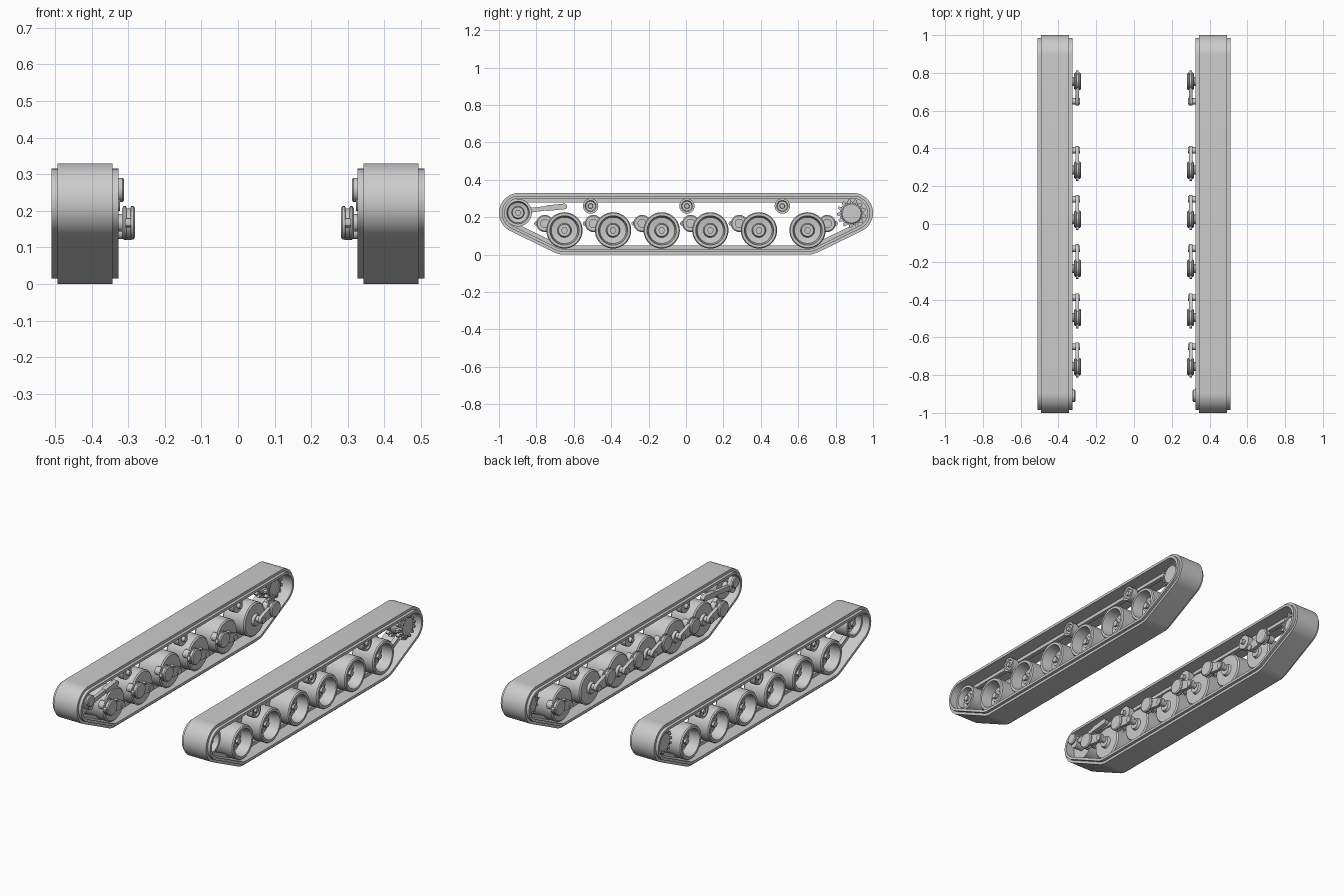
import bpy, bmesh
from math import sin, cos, pi, radians, hypot, atan2

cube = bpy.data.objects.get("Cube")
if cube:
    bpy.data.objects.remove(cube, do_unlink=True)

metal = bpy.data.materials.new("plain_grey_metal")
metal.use_nodes = True
GREY = (0.6, 0.6, 0.6, 1)
metal.diffuse_color = GREY
metal.node_tree.nodes["Principled BSDF"].inputs["Base Color"].default_value = GREY


def finish(bm, name):
    """Turn a bmesh for the left side into an object mirrored to the right side."""
    bmesh.ops.remove_doubles(bm, verts=bm.verts, dist=1e-5)
    bmesh.ops.recalc_face_normals(bm, faces=bm.faces)
    mesh = bpy.data.meshes.new(name)
    bm.to_mesh(mesh)
    bm.free()
    mesh.materials.append(metal)
    for p in mesh.polygons:
        p.use_smooth = True
    mesh.set_sharp_from_angle(angle=radians(30))
    ob = bpy.data.objects.new(name, mesh)
    bpy.context.scene.collection.objects.link(ob)
    mod = ob.modifiers.new("other_side", "MIRROR")
    mod.use_mirror_merge = False
    return ob


def skin(bm, rings, closed):
    """Join rings of points with faces; each ring is itself a loop."""
    rings = [[bm.verts.new(p) for p in ring] for ring in rings]
    n = len(rings[0])
    for i in range(len(rings) if closed else len(rings) - 1):
        a, b = rings[i], rings[(i + 1) % len(rings)]
        for j in range(n):
            k = (j + 1) % n
            bm.faces.new((a[j], a[k], b[k], b[j]))
    return rings


def lathe(bm, profile, y, z, segs=40):
    """Revolve (x, radius) points about an axle along x, with capped ends."""
    rings = skin(bm, [[(x, y + r * cos(2 * pi * i / segs), z + r * sin(2 * pi * i / segs))
                       for i in range(segs)] for x, r in profile], False)
    bm.faces.new(rings[0])
    bm.faces.new(rings[-1])


def prism(bm, outline, x0, x1):
    """Extrude a (y, z) outline along x."""
    rings = skin(bm, [[(x, y, z) for y, z in outline] for x in (x0, x1)], False)
    bm.faces.new(rings[0])
    bm.faces.new(rings[1])


def link(bm, a, b, ra, rb, x0, x1, steps=10):
    """Tapered bar with rounded ends between two (y, z) points."""
    ang = atan2(b[1] - a[1], b[0] - a[0])
    pts = []
    for (cy, cz), r, start in ((b, rb, ang - pi / 2), (a, ra, ang + pi / 2)):
        pts += [(cy + r * cos(start + pi * i / steps), cz + r * sin(start + pi * i / steps))
                for i in range(steps + 1)]
    prism(bm, pts, x0, x1)


def ring_points(y, z, r, n, turn=0):
    return [(y + r * cos(turn + 2 * pi * i / n), z + r * sin(turn + 2 * pi * i / n)) for i in range(n)]


# Track belt: a stepped section swept round the hull of four circles
END_Y, END_Z, END_R = 0.893, 0.223, 0.107
circles = [(s * END_Y, END_Z, END_R) for s in (-1, 1)] + [(s * 0.65, 0.13, 0.13) for s in (-1, 1)]
section = [(0.343, 0), (0.493, 0), (0.493, 0.015), (0.51, 0.015), (0.51, 0.03), (0.43, 0.03),
           (0.43, 0.05), (0.405, 0.05), (0.405, 0.03), (0.326, 0.03), (0.326, 0.015), (0.343, 0.015)]
belt = []
STEPS = 96
for i in range(STEPS):
    t = 2 * pi * (i + 0.5) / STEPS
    cy, cz, r = max(circles, key=lambda c: c[0] * cos(t) + c[1] * sin(t) + c[2])
    belt.append([(x, cy + (r - d) * cos(t), cz + (r - d) * sin(t)) for x, d in section])
bm = bmesh.new()
skin(bm, belt, True)
finish(bm, "track_belt")

# Road wheels, each dished on the outside, with a hexagonal hub nut
WHEELS = [-0.65 + 0.26 * i for i in range(6)]
WHEEL_Z = 0.13
for i, y in enumerate(WHEELS):
    bm = bmesh.new()
    lathe(bm, [(0.33, 0.03), (0.345, 0.035), (0.345, 0.09), (0.352, 0.097), (0.483, 0.097),
               (0.49, 0.092), (0.49, 0.078), (0.425, 0.07), (0.42, 0.038), (0.45, 0.032)], y, WHEEL_Z)
    prism(bm, ring_points(y, WHEEL_Z, 0.018, 6), 0.445, 0.465)
    finish(bm, f"road_wheel_{i + 1}")

# Suspension arms on the inner side; the last one trails the other way
for i, y in enumerate(WHEELS):
    side = 1 if i == 5 else -1
    py, pz = y + side * 0.105, 0.167
    bm = bmesh.new()
    lathe(bm, [(0.281, 0.04), (0.286, 0.046), (0.292, 0.046), (0.294, 0.04), (0.304, 0.04),
               (0.306, 0.046), (0.312, 0.046), (0.317, 0.04)], py, pz, 24)
    link(bm, (py, pz), (y, 0.143), 0.032, 0.023, 0.291, 0.311)
    link(bm, (py, pz), (py + side * 0.045, pz), 0.012, 0.012, 0.293, 0.307, 6)
    lathe(bm, [(0.286, 0.017), (0.345, 0.017)], y, 0.14, 16)
    lathe(bm, [(0.31, 0.024), (0.36, 0.024)], py, pz, 20)
    finish(bm, f"suspension_arm_{i + 1}")

# Return rollers under the top run, grooved for the guide ridge
for i, y in enumerate((-0.51, 0.005, 0.515)):
    bm = bmesh.new()
    lathe(bm, [(0.34, 0.014), (0.36, 0.014), (0.36, 0.041), (0.395, 0.041), (0.395, 0.016),
               (0.44, 0.016), (0.44, 0.041), (0.478, 0.041), (0.478, 0.03), (0.47, 0.026),
               (0.47, 0.014), (0.482, 0.012)], y, 0.26, 28)
    finish(bm, f"return_roller_{i + 1}")

# Front idler wheel
IDLER_Y, IDLER_Z = -0.898, 0.225
bm = bmesh.new()
lathe(bm, [(0.345, 0.022), (0.38, 0.024), (0.38, 0.074), (0.465, 0.074), (0.465, 0.06),
           (0.43, 0.054), (0.425, 0.034), (0.448, 0.03)], IDLER_Y, IDLER_Z)
prism(bm, ring_points(IDLER_Y, IDLER_Z, 0.017, 6), 0.445, 0.46)
finish(bm, "idler_wheel")

# Idler tensioner: mounting boss, crank and rod
bm = bmesh.new()
lathe(bm, [(0.311, 0.028), (0.315, 0.033), (0.326, 0.033)], -0.91, 0.257, 24)
link(bm, (-0.91, 0.257), (IDLER_Y, IDLER_Z), 0.026, 0.026, 0.322, 0.35)
link(bm, (IDLER_Y, IDLER_Z + 0.005), (-0.73, 0.25), 0.014, 0.011, 0.33, 0.35, 6)
link(bm, (-0.74, 0.249), (-0.65, 0.258), 0.015, 0.015, 0.326, 0.354, 6)
finish(bm, "idler_tensioner")

# Rear drive sprocket: two toothed rings on a drum
SP_Y, SP_Z, TEETH = 0.885, 0.22, 13
teeth = []
for i in range(TEETH):
    for frac, r in ((0, 0.062), (0.3, 0.062), (0.45, 0.078), (0.75, 0.078)):
        t = 2 * pi * (i + frac) / TEETH
        teeth.append((SP_Y + r * cos(t), SP_Z + r * sin(t)))
bm = bmesh.new()
for x in (0.385, 0.45):
    prism(bm, teeth, x, x + 0.02)
lathe(bm, [(0.395, 0.042), (0.38, 0.046), (0.38, 0.056), (0.475, 0.056), (0.48, 0.05), (0.48, 0.044)],
      SP_Y, SP_Z, 32)
for y, z in ring_points(SP_Y, SP_Z, 0.058, TEETH, 0.15):
    lathe(bm, [(0.465, 0.007), (0.486, 0.007)], y, z, 6)
finish(bm, "drive_sprocket")
